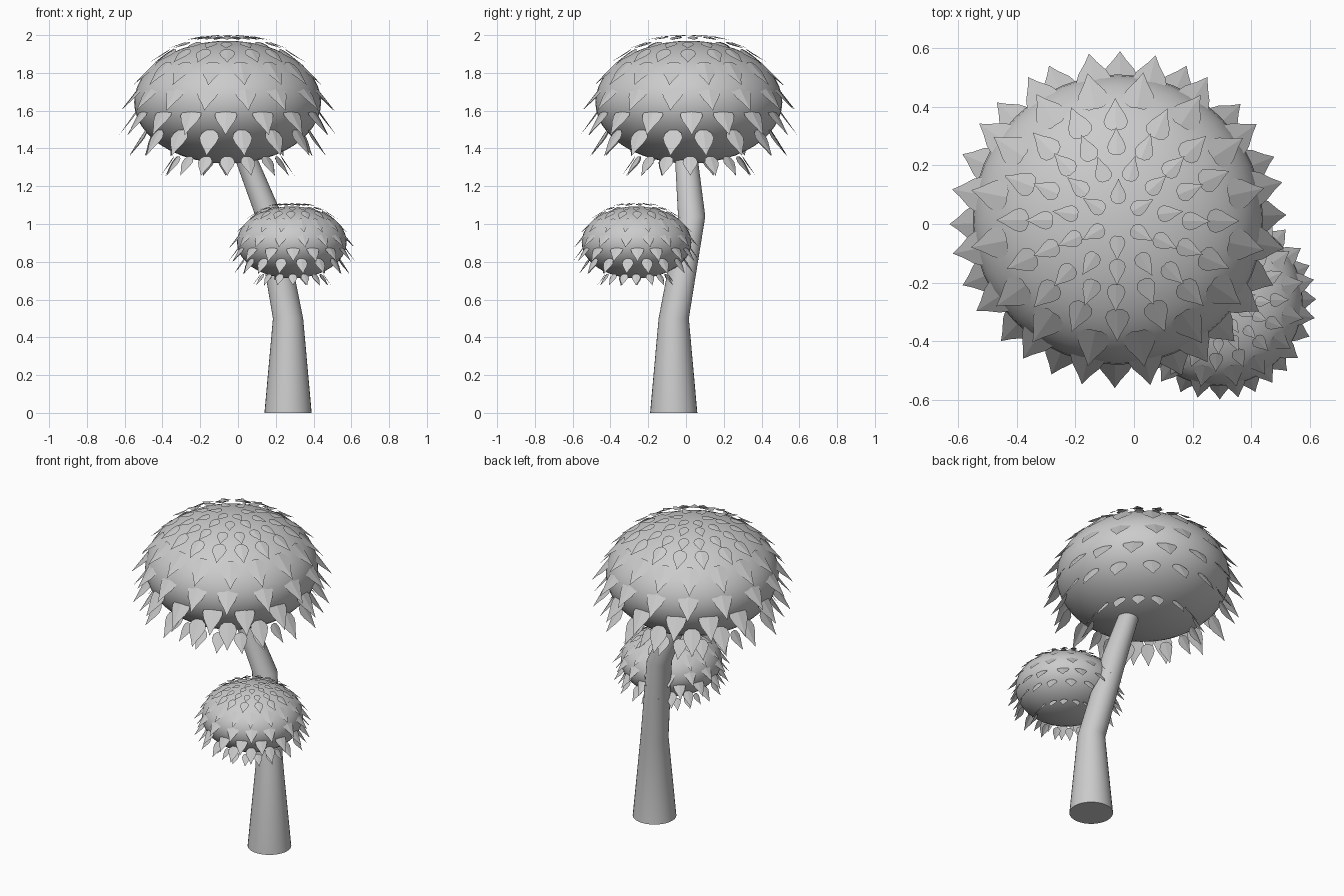
import bpy, bmesh, math, random
from mathutils import Vector

if "Cube" in bpy.data.objects:
    bpy.data.objects.remove(bpy.data.objects["Cube"])

random.seed(4)


def finish(bm, name, smooth):
    me = bpy.data.meshes.new(name)
    bm.normal_update()
    bm.to_mesh(me)
    bm.free()
    ob = bpy.data.objects.new(name, me)
    bpy.context.collection.objects.link(ob)
    for p in me.polygons:
        p.use_smooth = smooth and len(p.vertices) <= 4
    return ob


# Bent, tapering trunk: (x, y, z, radius) per cross-section
def trunk():
    bm = bmesh.new()
    path = [(.265, -.065, 0, .125), (.265, -.065, .5, .08),
            (.165, .03, 1.04, .072), (-.01, -.01, 1.48, .055)]
    n, rings = 32, []
    for x, y, z, r in path:
        rings.append([bm.verts.new((x + r * math.cos(2 * math.pi * i / n),
                                    y + r * math.sin(2 * math.pi * i / n), z))
                      for i in range(n)])
    for a, b in zip(rings, rings[1:]):
        for i in range(n):
            j = (i + 1) % n
            bm.faces.new((a[i], a[j], b[j], b[i]))
    bm.faces.new(rings[0][::-1])
    bm.faces.new(rings[-1])
    finish(bm, "trunk", True)


# Pointed leaf outline: (distance along leaf, half width), as parts of its length
OUTLINE = [(0, .12), (.1, .26), (.28, .32), (.48, .26), (.75, .11)]

# Leaf rings: tip radius, tip height above crown centre, droop angle, length, count, offset
RINGS = [(.14, .348, 5, .085, 6, 0), (.225, .33, 12, .09, 11, .5),
         (.315, .285, 20, .10, 16, 0), (.415, .21, 33, .13, 16, 0),
         (.51, .09, 45, .175, 16, .5), (.575, -.045, 51, .185, 16, .5),
         (.575, -.175, 55, .185, 16, 0), (.53, -.285, 57, .165, 16, .5),
         (.355, -.39, 56, .125, 16, 0)]


def add_leaf(bm, tip, out, side, droop, length):
    along = out * math.cos(droop) + Vector((0, 0, -math.sin(droop)))
    normal = out * math.sin(droop) + Vector((0, 0, math.cos(droop)))
    base = tip - along * length
    rows = []
    for t, w in OUTLINE:
        mid = base + along * t * length
        edge = side * w * length
        dip = normal * w * length * .12
        rows.append([bm.verts.new(p) for p in (mid - edge - dip, mid, mid + edge - dip)])
    for a, b in zip(rows, rows[1:]):
        for k in (0, 1):
            bm.faces.new((a[k], a[k + 1], b[k + 1], b[k]))
    end = bm.verts.new(tip)
    for k in (0, 1):
        bm.faces.new((rows[-1][k], rows[-1][k + 1], end))


# Flattened ball covered in rings of drooping leaves
def crown(name, centre, scale):
    c = Vector(centre)
    bm = bmesh.new()
    bmesh.ops.create_uvsphere(bm, u_segments=48, v_segments=24, radius=1)
    for v in bm.verts:
        v.co = c + Vector((v.co.x * .495, v.co.y * .495, v.co.z * .325)) * scale
    finish(bm, name, True)

    bm = bmesh.new()
    for r, z, droop, length, count, offset in RINGS:
        for i in range(count):
            a = 2 * math.pi * (i + offset) / count + math.pi / 2 + random.uniform(-.03, .03)
            out = Vector((math.cos(a), math.sin(a), 0))
            side = Vector((-math.sin(a), math.cos(a), 0))
            tip = c + (out * r + Vector((0, 0, z))) * scale
            add_leaf(bm, tip, out, side, math.radians(droop), length * scale)
    finish(bm, name + "_leaves", False)


trunk()
crown("large_crown", (-.055, .015, 1.645), 1)
crown("small_crown", (.285, -.262, .903), .586)
